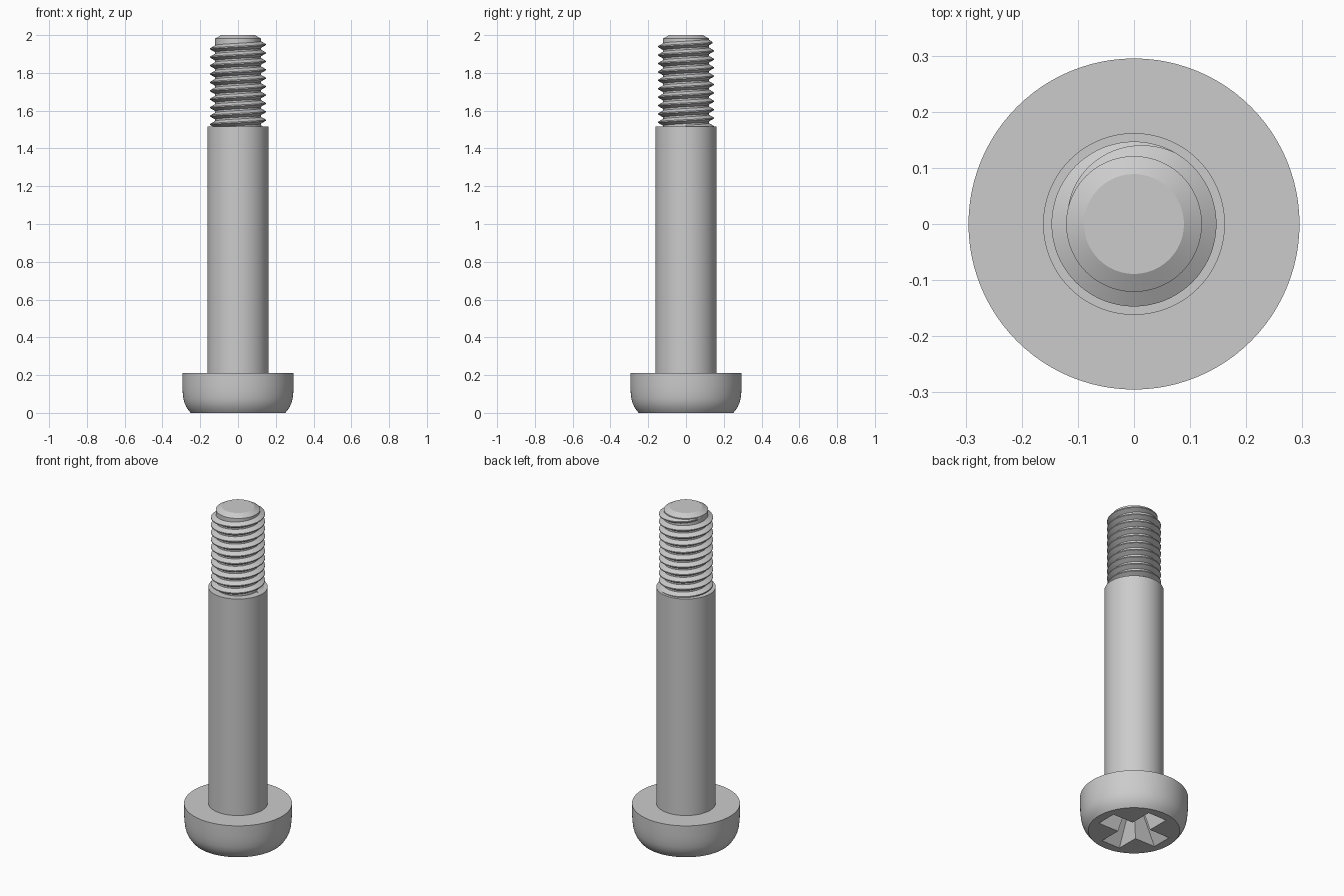
import bpy, bmesh
from math import sin, cos, pi, tau, radians

if "Cube" in bpy.data.objects:
    bpy.data.objects.remove(bpy.data.objects["Cube"])

GREY = (0.6, 0.6, 0.6, 1)
steel = bpy.data.materials.new("grey steel")
steel.use_nodes = True
steel.diffuse_color = GREY
steel.node_tree.nodes["Principled BSDF"].inputs["Base Color"].default_value = GREY


def finish(name, bm):
    """Turn a bmesh into a named steel object."""
    bmesh.ops.recalc_face_normals(bm, faces=bm.faces)
    mesh = bpy.data.meshes.new(name)
    bm.to_mesh(mesh)
    bm.free()
    mesh.materials.append(steel)
    obj = bpy.data.objects.new(name, mesh)
    bpy.context.collection.objects.link(obj)
    return obj


def loft(name, rings):
    """Skin a list of closed point rings and cap both ends."""
    bm = bmesh.new()
    loops = [[bm.verts.new(p) for p in ring] for ring in rings]
    n = len(loops[0])
    for a, b in zip(loops, loops[1:]):
        for i in range(n):
            j = (i + 1) % n
            bm.faces.new((a[i], a[j], b[j], b[i]))
    bm.faces.new(loops[0])
    bm.faces.new(loops[-1])
    return finish(name, bm)


def lathe(name, profile, segments=96):
    """Solid of revolution from (radius, height) pairs."""
    turns = [tau * i / segments for i in range(segments)]
    return loft(name, [[(r * cos(t), r * sin(t), z) for t in turns] for r, z in profile])


def smooth(obj, angle):
    bpy.ops.object.select_all(action='DESELECT')
    obj.select_set(True)
    bpy.context.view_layer.objects.active = obj
    bpy.ops.object.shade_smooth_by_angle(angle=radians(angle))


# Pan head with a rounded lower rim
head = lathe("head", [(0.25, 0), (0.262, 0.014), (0.274, 0.032), (0.283, 0.052),
                      (0.289, 0.075), (0.293, 0.11), (0.295, 0.15), (0.295, 0.21)])


# Cross recess, narrowing towards its floor
def cross(reach, half, z):
    ring = []
    for k in range(4):
        c, s = cos(k * pi / 2), sin(k * pi / 2)
        for x, y in ((reach, -half), (reach, half), (half, half)):
            ring.append((x * c - y * s, x * s + y * c, z))
    return ring


cutter = loft("recess_cutter", [cross(0.205, 0.064, -0.01), cross(0.09, 0.03, 0.15)])
cutter.hide_render = True
cut = head.modifiers.new("recess", 'BOOLEAN')
cut.operation = 'DIFFERENCE'
cut.solver = 'EXACT'
cut.object = cutter
bpy.context.view_layer.objects.active = head
bpy.ops.object.modifier_apply(modifier=cut.name)
bpy.data.objects.remove(cutter)

# Plain shank, and the threaded core with its chamfered tip
shank = lathe("shank", [(0.162, 0.205), (0.162, 1.515)])
core = lathe("thread_core", [(0.121, 1.5), (0.121, 1.982), (0.089, 2)])

# Right-hand thread ridge that fades into the core near the tip
PITCH, ROOT, CREST, STEPS = 0.0445, 0.119, 0.147, 72
START, FADE, END = -10 * tau, radians(60), radians(170)
count = int((END - START) / tau * STEPS)
rings = []
for i in range(count + 1):
    t = START + (END - START) * i / count
    z = 1.95 + PITCH * t / tau
    fade = max(0, (t - FADE) / (END - FADE))
    crest = CREST + (ROOT + 0.001 - CREST) * fade
    base = 0.019 * (1 - 0.6 * fade)
    section = ((ROOT, -base), (crest, -0.003), (crest, 0.003), (ROOT, base))
    rings.append([(r * cos(t), r * sin(t), z + dz) for r, dz in section])
thread = loft("thread", rings)

for part in (head, shank, core, thread):
    smooth(part, 25)
